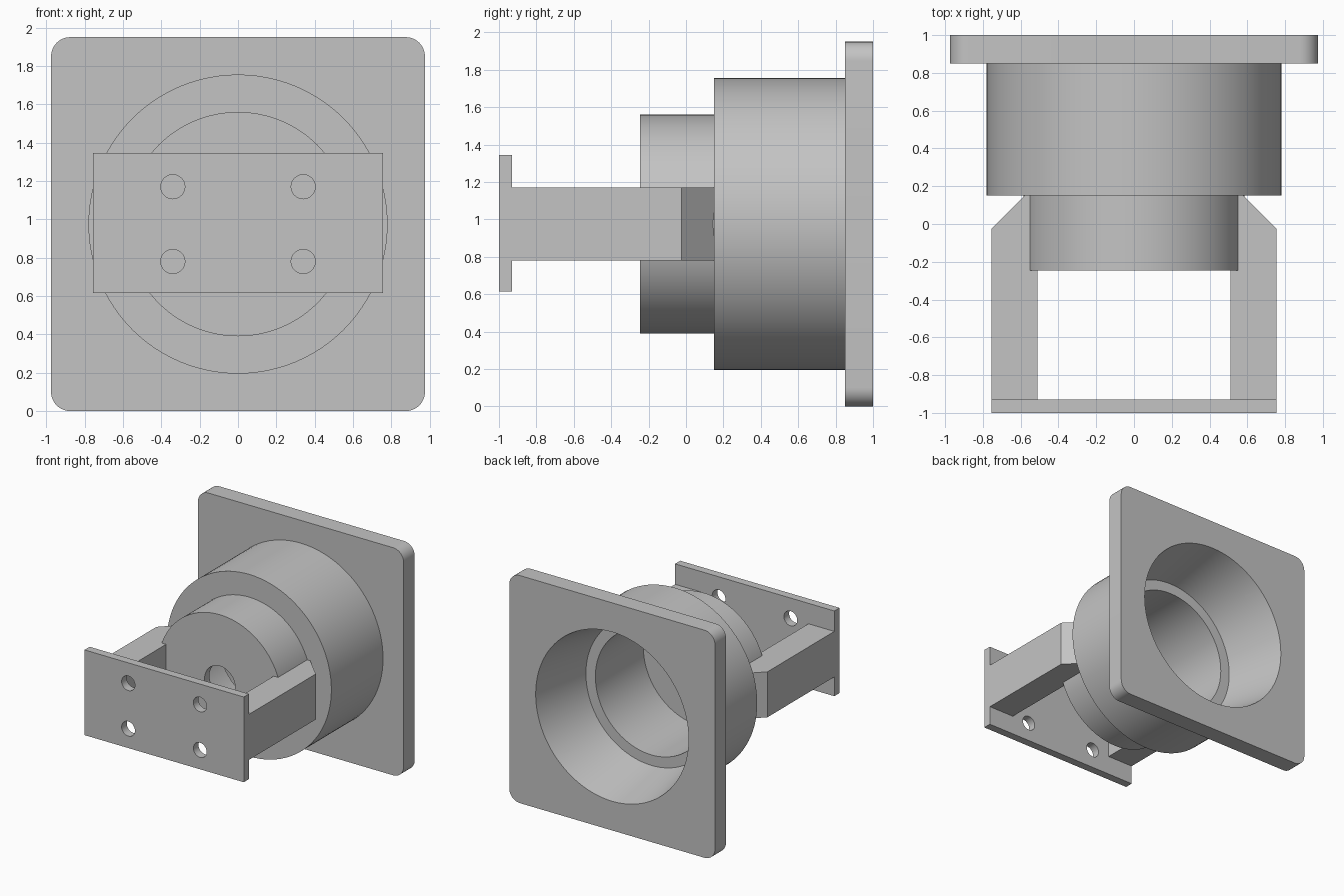
import bpy, bmesh, math
from mathutils import Matrix, Vector

if "Cube" in bpy.data.objects:
    bpy.data.objects.remove(bpy.data.objects["Cube"], do_unlink=True)

AXIS_Z = 0.975      # height of the barrel axis
SEGMENTS = 96

grey = bpy.data.materials.new("plain grey")
grey.use_nodes = True
grey.diffuse_color = (0.55, 0.55, 0.55, 1)
grey.node_tree.nodes["Principled BSDF"].inputs["Base Color"].default_value = grey.diffuse_color


def make_object(name, bm):
    bmesh.ops.recalc_face_normals(bm, faces=bm.faces)
    mesh = bpy.data.meshes.new(name)
    bm.to_mesh(mesh)
    bm.free()
    mesh.materials.append(grey)
    obj = bpy.data.objects.new(name, mesh)
    bpy.context.collection.objects.link(obj)
    return obj


def select_only(obj):
    bpy.ops.object.select_all(action='DESELECT')
    obj.select_set(True)
    bpy.context.view_layer.objects.active = obj


def box(name, half_x, y0, y1, z0, z1, corner=0):
    bm = bmesh.new()
    bmesh.ops.create_cube(bm, size=1)
    bmesh.ops.scale(bm, vec=(2 * half_x, y1 - y0, z1 - z0), verts=bm.verts)
    bmesh.ops.translate(bm, vec=(0, (y0 + y1) / 2, (z0 + z1) / 2), verts=bm.verts)
    if corner:
        edges = [e for e in bm.edges
                 if abs(e.verts[0].co.y - e.verts[1].co.y) > 0.01]
        bmesh.ops.bevel(bm, geom=edges, offset=corner, segments=10,
                        profile=0.5, affect='EDGES')
    return make_object(name, bm)


def lathe(name, profile):
    """Revolve a closed (radius, y) profile around the barrel axis."""
    bm = bmesh.new()
    verts = [bm.verts.new((r, y, AXIS_Z)) for r, y in profile]
    edges = [bm.edges.new((v, verts[i - 1])) for i, v in enumerate(verts)]
    bmesh.ops.spin(bm, geom=verts + edges, cent=(0, 0, AXIS_Z), axis=(0, 1, 0),
                   angle=math.tau, steps=SEGMENTS, use_duplicate=False)
    bmesh.ops.remove_doubles(bm, verts=bm.verts, dist=0.0001)
    return make_object(name, bm)


def drill(target, x, z, y0, y1, r0, r1, segments):
    """Cut a straight or tapered hole along y."""
    bm = bmesh.new()
    turn = Matrix.Rotation(-math.pi / 2, 4, 'X')
    place = Matrix.Translation((x, (y0 + y1) / 2, z))
    bmesh.ops.create_cone(bm, cap_ends=True, segments=segments, radius1=r0,
                          radius2=r1, depth=y1 - y0, matrix=place @ turn)
    cutter = make_object("hole_cutter", bm)
    cutter.hide_render = True
    mod = target.modifiers.new("hole", 'BOOLEAN')
    mod.operation = 'DIFFERENCE'
    mod.solver = 'EXACT'
    mod.object = cutter
    select_only(target)
    bpy.ops.object.modifier_apply(modifier=mod.name)
    bpy.data.objects.remove(cutter, do_unlink=True)


# Tapered mouth: radius as a function of depth
LEDGE_Y, LEDGE_R, MOUTH_R = 0.47, 0.62, 0.725


def mouth_radius(y):
    return LEDGE_R + (MOUTH_R - LEDGE_R) * (y - LEDGE_Y) / (1 - LEDGE_Y)


# Stepped hollow barrel with a centre hole in its front wall
barrel = lathe("stepped_barrel", [
    (0.145, -0.245), (0.585, -0.245), (0.585, 0.15), (0.78, 0.15), (0.78, 0.85),
    (mouth_radius(0.85), 0.85), (LEDGE_R, LEDGE_Y), (0.53, LEDGE_Y),
    (0.53, -0.18), (0.145, -0.18)])

# Square rear flange with the tapered opening
flange = box("rear_flange", 0.975, 0.85, 1.0, 0, 1.95, corner=0.1)
drill(flange, 0, AXIS_Z, 0.8, 1.05, mouth_radius(0.8), mouth_radius(1.05), SEGMENTS)

# Front mounting plate with four bolt holes
plate = box("front_plate", 0.755, -1.0, -0.93, 0.615, 1.345)
for x in (-0.34, 0.34):
    for dz in (-0.195, 0.195):
        drill(plate, x, AXIS_Z + dz, -1.1, -0.8, 0.063, 0.063, 32)

# Side arms joining the plate to the barrel, chamfered at the rear
parts = [barrel, flange, plate]
for name, side in (("left_arm", 1), ("right_arm", -1)):
    outline = [(0.51, -0.93), (0.755, -0.93), (0.755, -0.025), (0.58, 0.15),
               (0.545, 0.15), (0.545, -0.24), (0.51, -0.24)]
    bm = bmesh.new()
    face = bm.faces.new([bm.verts.new((side * x, y, 0.78)) for x, y in outline])
    top = bmesh.ops.extrude_face_region(bm, geom=[face])["geom"]
    bmesh.ops.translate(bm, vec=Vector((0, 0, 0.39)),
                        verts=[v for v in top if isinstance(v, bmesh.types.BMVert)])
    parts.append(make_object(name, bm))

for part in parts:
    select_only(part)
    bpy.ops.object.shade_smooth_by_angle(angle=math.radians(30))
